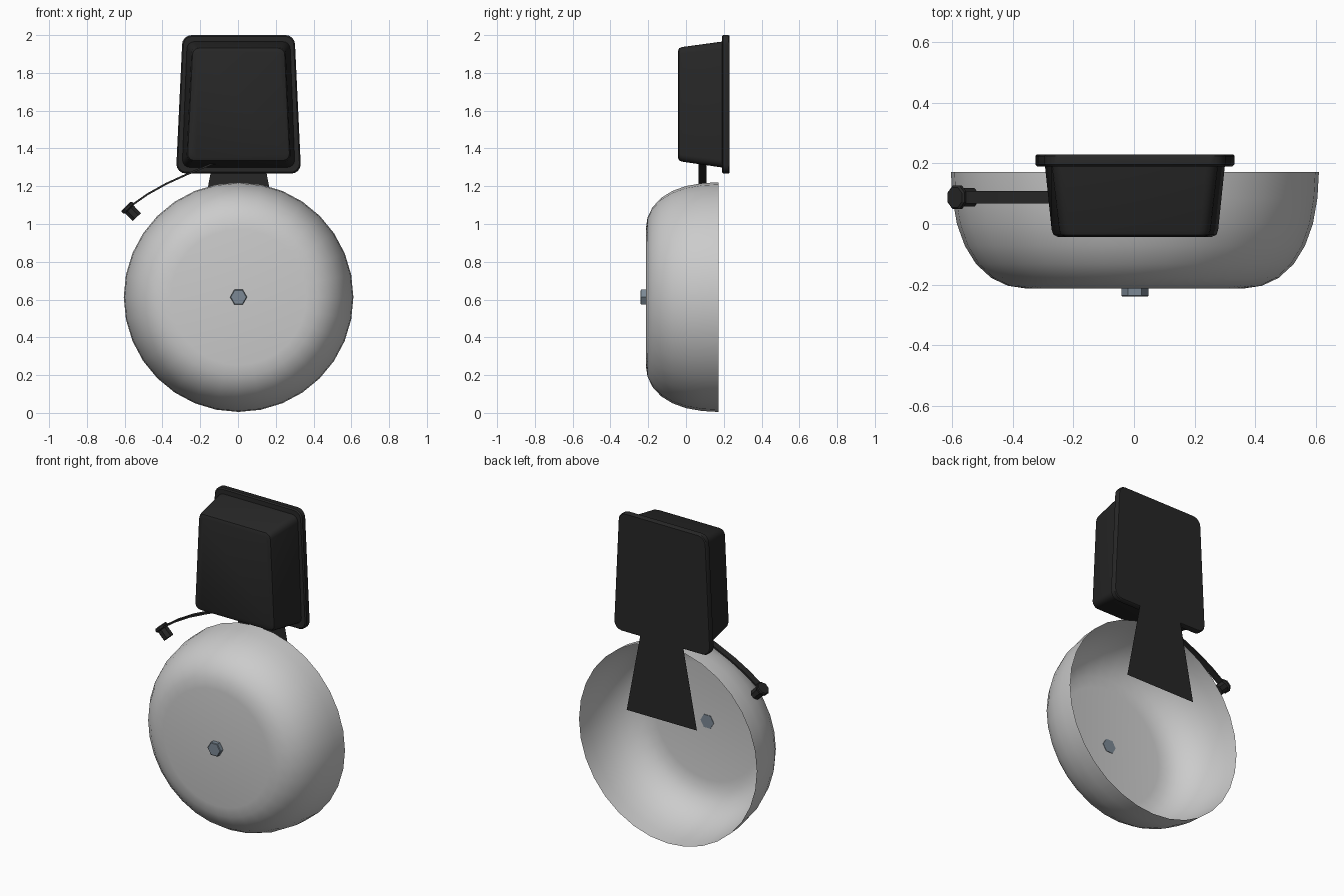
import bpy, bmesh
from math import sin, cos, pi, radians
from mathutils import Vector

if "Cube" in bpy.data.objects:
    bpy.data.objects.remove(bpy.data.objects["Cube"])

CX, BELL_Z = 0.003, 0.613


def material(name, rgb):
    m = bpy.data.materials.new(name)
    m.diffuse_color = (*rgb, 1)
    m.use_nodes = True
    m.node_tree.nodes["Principled BSDF"].inputs["Base Color"].default_value = m.diffuse_color
    return m


BLACK = material("black_paint", (0.02, 0.02, 0.02))
STEEL = material("blue_steel", (0.2, 0.25, 0.3))


def finish(name, loops, mat=None, cap_start=True, cap_end=True, smooth=None, closed=True):
    """Skin a list of point loops into one object."""
    bm = bmesh.new()
    rings = [[bm.verts.new(p) for p in loop] for loop in loops]
    n = len(rings[0])
    for a, b in zip(rings, rings[1:]):
        for i in range(n):
            j = (i + 1) % n
            bm.faces.new((a[i], a[j], b[j], b[i]))
    if cap_start:
        bm.faces.new(rings[0])
    if cap_end:
        bm.faces.new(rings[-1][::-1])
    bmesh.ops.recalc_face_normals(bm, faces=bm.faces)
    me = bpy.data.meshes.new(name)
    bm.to_mesh(me)
    bm.free()
    ob = bpy.data.objects.new(name, me)
    bpy.context.collection.objects.link(ob)
    if mat:
        me.materials.append(mat)
    if smooth:
        bpy.ops.object.select_all(action='DESELECT')
        ob.select_set(True)
        bpy.context.view_layer.objects.active = ob
        bpy.ops.object.shade_smooth_by_angle(angle=radians(smooth))
    return ob


def ring(center, axis, radius, n, phase=0.0):
    """Circle of n points around an axis lying in any plane containing y or not."""
    axis = Vector(axis).normalized()
    u = Vector((1, 0, 0)) if abs(axis.y) > 0.9 else Vector((0, 1, 0))
    v = axis.cross(u)
    return [Vector(center) + radius * (cos(t) * u + sin(t) * v)
            for t in (phase + 2 * pi * i / n for i in range(n))]


def trapezoid(y, top, bottom, z0, z1, r, inset=0.0, steps=4):
    """Rounded trapezoid outline in the xz plane."""
    top, bottom, z0, z1 = top - inset, bottom - inset, z0 + inset, z1 - inset
    corners = [(top, z1, 0), (-top, z1, 90), (-bottom, z0, 180), (bottom, z0, 270)]
    pts = []
    for x, z, a0 in corners:
        cx, cz = x - r * (1 if x > 0 else -1), z - r * (1 if z == z1 else -1)
        for k in range(steps + 1):
            a = radians(a0 + 90 * k / steps)
            pts.append((CX + cx + r * cos(a), y, cz + r * sin(a)))
    return pts


# Gong: open thin shell turned around the y axis
profile = [(0.36, -0.213), (0.42, -0.204), (0.475, -0.178), (0.525, -0.132),
           (0.562, -0.072), (0.588, 0.0), (0.603, 0.085), (0.608, 0.172)]
finish("gong", [ring((CX, y, BELL_Z), (0, 1, 0), r, 32) for r, y in profile],
       cap_end=False, smooth=40)

# Hexagonal nut on the gong face
finish("gong_nut", [ring((CX, y, BELL_Z), (0, 1, 0), r, 6)
                    for y, r in ((-0.21, 0.045), (-0.237, 0.045), (-0.24, 0.041))], STEEL)

# Tapered housing with softened front edge
finish("housing", [
    trapezoid(0.20, 0.275, 0.298, 1.298, 1.967, 0.04),
    trapezoid(-0.02, 0.25, 0.275, 1.33, 1.937, 0.035),
    trapezoid(-0.036, 0.25, 0.275, 1.33, 1.937, 0.035, 0.006),
    trapezoid(-0.043, 0.25, 0.275, 1.33, 1.937, 0.03, 0.022),
], BLACK, smooth=40)

# Back flange of the housing
finish("back_flange", [
    trapezoid(0.23, 0.299, 0.329, 1.267, 2.0, 0.05, 0.004),
    trapezoid(0.225, 0.299, 0.329, 1.267, 2.0, 0.05),
    trapezoid(0.197, 0.299, 0.329, 1.267, 2.0, 0.05),
    trapezoid(0.19, 0.299, 0.329, 1.267, 2.0, 0.045, 0.007),
], BLACK, smooth=40)

# Thin hanging bracket behind flange and gong
finish("back_bracket", [[(CX + x, 0.232, z) for x, z in
       ((0.035, 1.86), (-0.035, 1.86), (-0.24, 0.79), (0.24, 0.79))]],
       BLACK, cap_end=False)

# Curved striker arm: flat strip swept along a short path
path = [(-0.02, 1.342), (-0.14, 1.317), (-0.27, 1.263), (-0.38, 1.213),
        (-0.48, 1.157), (-0.55, 1.108), (-0.60, 1.07)]
sections = []
for i, (x, z) in enumerate(path):
    a, b = path[max(i - 1, 0)], path[min(i + 1, len(path) - 1)]
    t = Vector((b[0] - a[0], 0, b[1] - a[1])).normalized()
    n = Vector((-t.z, 0, t.x)) * 0.005
    p = Vector((x, 0.088, z))
    w = Vector((0, 0.021, 0))
    sections.append([p + n + w, p + n - w, p - n - w, p - n + w])
finish("striker_arm", sections, BLACK, smooth=40)

# Striker head: wide cap and narrower hammer pointing at the gong
axis = Vector((0.7, 0, -0.714)).normalized()
base = Vector((-0.588, 0.088, 1.09))
finish("striker_head", [ring(base + axis * d, axis, r, 8, pi / 8) for d, r in
       ((-0.006, 0.036), (0.0, 0.042), (0.012, 0.042), (0.018, 0.033), (0.075, 0.033))],
       BLACK)
